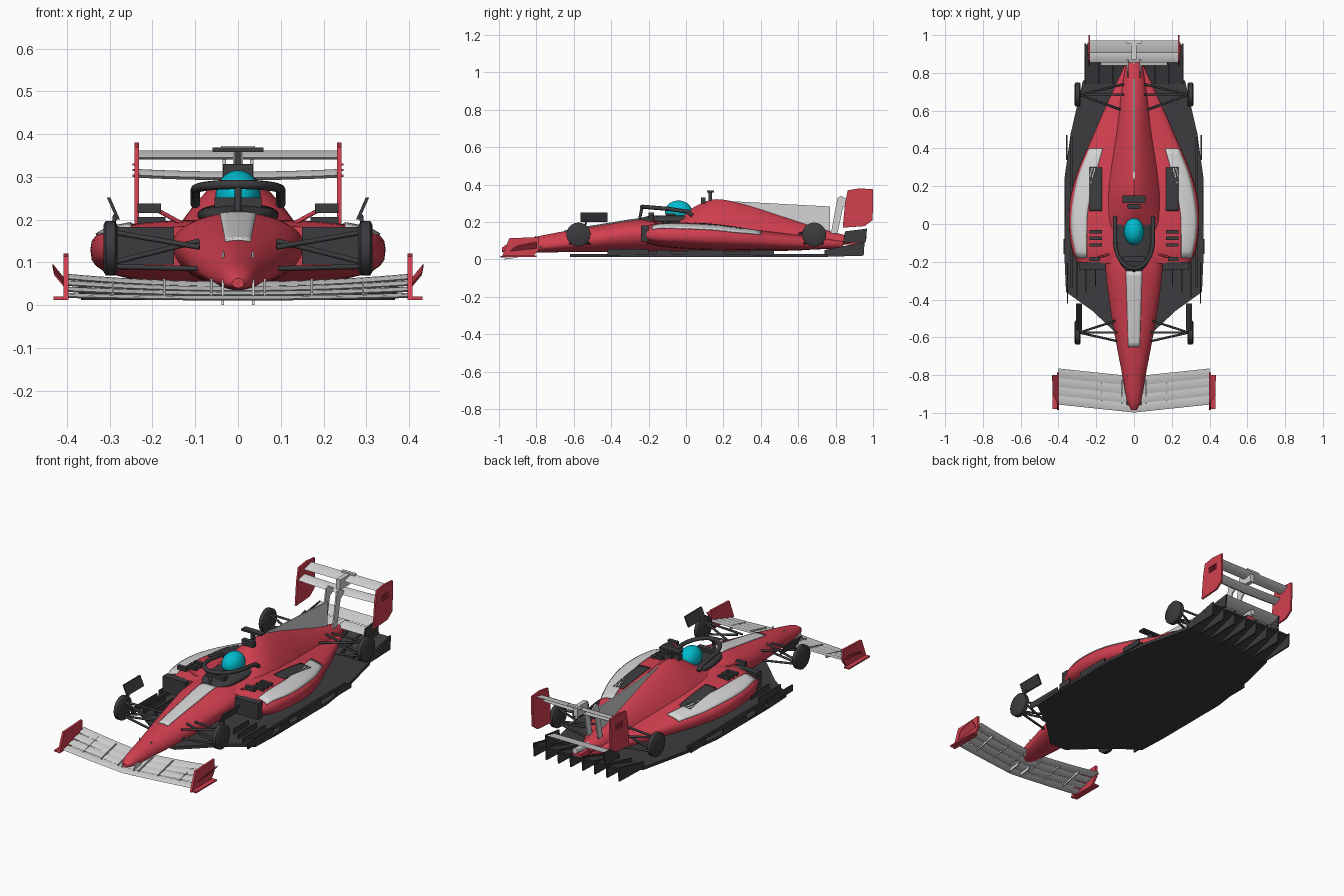
import bpy, bmesh, math
from mathutils import Vector

if "Cube" in bpy.data.objects:
    bpy.data.objects.remove(bpy.data.objects["Cube"])


def material(name, rgb):
    m = bpy.data.materials.new(name)
    m.use_nodes = True
    m.diffuse_color = (*rgb, 1)
    m.node_tree.nodes["Principled BSDF"].inputs["Base Color"].default_value = (*rgb, 1)
    return m


RED = material("red paint", (0.65, 0.05, 0.08))
WHITE = material("pale grey paint", (0.66, 0.66, 0.66))
DARK = material("charcoal", (0.045, 0.045, 0.05))
CYAN = material("cyan helmet", (0.0, 0.5, 0.62))


def make(name, verts, faces, mat, side=1):
    me = bpy.data.meshes.new(name)
    me.from_pydata([(v[0] * side, v[1], v[2]) for v in verts], [], faces)
    bm = bmesh.new()
    bm.from_mesh(me)
    bmesh.ops.recalc_face_normals(bm, faces=bm.faces)
    bm.to_mesh(me)
    bm.free()
    me.shade_smooth()
    me.set_sharp_from_angle(angle=math.radians(35))
    me.materials.append(mat)
    ob = bpy.data.objects.new(name, me)
    bpy.context.collection.objects.link(ob)
    return ob


def pair(builder, name, *args):
    for side, word in ((1, "left"), (-1, "right")):
        builder(f"{word}_{name}", *args, side)


def loft(name, rings, mat, side=1):
    n = len(rings[0])
    faces = [(i * n + k, i * n + (k + 1) % n, (i + 1) * n + (k + 1) % n, (i + 1) * n + k)
             for i in range(len(rings) - 1) for k in range(n)]
    faces += [tuple(range(n)), tuple(range((len(rings) - 1) * n, len(rings) * n))]
    return make(name, [p for r in rings for p in r], faces, mat, side)


def prism(name, pts, offset, mat, side=1):
    return loft(name, [pts, [Vector(p) + Vector(offset) for p in pts]], mat, side)


def box(name, lo, hi, mat, side=1):
    (a, b, c), (d, e, f) = lo, hi
    return prism(name, [(a, b, c), (d, b, c), (d, e, c), (a, e, c)], (0, 0, f - c), mat, side)


def yz_plate(name, x, pts, thick, mat, side=1):
    return prism(name, [(x, y, z) for y, z in pts], (thick, 0, 0), mat, side)


def tube(name, pts, r, mat, side=1):
    cu = bpy.data.curves.new(name, "CURVE")
    cu.dimensions = "3D"
    cu.bevel_depth = r
    cu.bevel_resolution = 2
    cu.use_fill_caps = True
    sp = cu.splines.new("POLY")
    sp.points.add(len(pts) - 1)
    for p, q in zip(sp.points, pts):
        p.co = (q[0] * side, q[1], q[2], 1)
    cu.materials.append(mat)
    bpy.context.collection.objects.link(bpy.data.objects.new(name, cu))


# Smooth interpolation through stations keyed by y
def sample(st, y):
    i = max(k for k in range(len(st) - 1) if st[k][0] <= y or k == 0)
    a, b = st[i], st[i + 1]
    pre, nxt = st[max(i - 1, 0)], st[min(i + 2, len(st) - 1)]
    h = b[0] - a[0]
    t = (y - a[0]) / h
    out = []
    for c in range(1, len(a)):
        m0 = (b[c] - pre[c]) / (b[0] - pre[0]) * h
        m1 = (nxt[c] - a[c]) / (nxt[0] - a[0]) * h
        d = b[c] - a[c]
        out.append(a[c] + m0 * t + (3 * d - 2 * m0 - m1) * t**2 + (m0 + m1 - 2 * d) * t**3)
    return out


def section(y, w, zb, zm, zt, p, n=40):
    pts = []
    for k in range(n):
        c, s = math.cos(k * math.tau / n), math.sin(k * math.tau / n)
        e = 2 / p
        z = (zt - zm if s > 0 else zm - zb) * math.copysign(abs(s)**e, s)
        pts.append((w * math.copysign(abs(c)**e, c), y, zm + z))
    return pts


def station_body(name, st, mat, count=50):
    y0, y1 = st[0][0], st[-1][0]
    ys = [y0 + (y1 - y0) * i / count for i in range(count + 1)]
    return loft(name, [section(y, *sample(st, y)) for y in ys], mat)


# Thin painted panel that follows the top of a lofted body
def panel(name, st, edges, mat, side=1, rows=16, cols=6):
    verts = []
    for i in range(rows + 1):
        y = edges[0][0] + (edges[-1][0] - edges[0][0]) * i / rows
        a, b = sample(edges, y)
        w, zb, zm, zt, p = sample(st, y)
        for j in range(cols + 1):
            x = a + (b - a) * j / cols
            f = max(0, 1 - min(1, abs(x) / w)**p)**(1 / p)
            verts.append((x, y, zm + (zt - zm) * f + 0.002))
    c = cols + 1
    faces = [(i * c + j, i * c + j + 1, (i + 1) * c + j + 1, (i + 1) * c + j)
             for i in range(rows) for j in range(cols)]
    ob = make(name, verts, faces, mat, side)
    mod = ob.modifiers.new("thickness", "SOLIDIFY")
    mod.thickness, mod.offset = 0.006, 0


# Hull with nose and engine cover: y, half width, bottom, middle, top, roundness
hull = [(-.985, .014, .04, .05, .062, 2), (-.95, .034, .035, .055, .085, 2),
        (-.8, .062, .036, .065, .122, 2), (-.6, .1, .04, .09, .16, 2),
        (-.42, .13, .04, .12, .19, 2), (-.25, .15, .04, .14, .215, 2),
        (-.06, .16, .04, .14, .22, 1.8), (.07, .16, .04, .14, .295, 1.4),
        (.16, .155, .04, .14, .322, 1.3), (.3, .135, .04, .13, .298, 1.3),
        (.5, .1, .045, .11, .235, 1.4), (.7, .07, .055, .1, .17, 1.7), (.88, .035, .085, .1, .122, 2)]
station_body("hull", hull, RED, 70)
panel("nose_stripe", hull, [(-.65, -.03, .03), (-.25, -.043, .043)], WHITE)

# Side pods with painted panels and vents
pods = [(-.21, .295, .085, .13, .185, 3), (-.14, .328, .068, .13, .198, 3),
        (0, .345, .055, .13, .198, 3), (.15, .335, .05, .12, .188, 3),
        (.3, .29, .05, .11, .17, 3), (.45, .225, .05, .1, .15, 3),
        (.6, .16, .05, .09, .132, 3), (.84, .05, .06, .08, .1, 3)]
station_body("side_pods", pods, RED)
pair(panel, "pod_panel", pods, [(-.18, .25, .302), (-.05, .25, .329), (.08, .243, .328),
                               (.25, .205, .295), (.4, .165, .236)], WHITE)
pair(panel, "pod_vent", pods, [(.07, .17, .235), (.3, .17, .235)], DARK)
for i in range(3):
    y = -.12 + i * .035
    pair(box, f"pod_louver_{i + 1}", (.17, y, .19), (.235, y + .018, .206), DARK)
pair(box, "pod_inlet", (.15, -.24, .095), (.29, -.2, .182), DARK)

# Shark fin on the engine cover
yz_plate("shark_fin", -.004, [(.12, .318), (.77, .283), (.77, .13), (.3, .25)], .008, WHITE)

# Flat floor, edge fences and diffuser
edge = [(.05, -.62), (.22, -.46), (.36, -.36), (.367, -.2), (.367, .25), (.335, .48), (.27, .76)]
outline = edge + [(-x, y) for x, y in reversed(edge)]
prism("floor", [(x, y, .012) for x, y in outline], (0, 0, .016), DARK)
yz = [(.74, .014), (.95, .08), (.95, .09), (.74, .03)]
yz_plate("diffuser_roof", -.262, yz, .524, DARK)
for i in range(8):
    yz_plate(f"diffuser_fin_{i + 1}", -.262 + i * .0737,
             [(.74, .014), (.95, .02), (.955, .095), (.74, .05)], .008, DARK)
for i in range(4):
    x = .2 + i * .05
    pair(box, f"floor_fence_{i + 1}", (x, -.36 + .03 * (3 - i) - .06, .02), (x + .006, -.2, .055), DARK)
for i, (y0, y1, x) in enumerate(((-.16, -.08, .365), (.0, .2, .36), (.34, .47, .352))):
    pair(box, f"floor_edge_wing_{i + 1}", (x, y0, .02), (x + .008, y1, .05), DARK)
pair(box, "floor_side_skirt", (.325, -.34, .02), (.335, .46, .045), DARK)

# Cockpit rim, halo, windscreen and helmet
rim = [(-.25, .04, .19, .21, .218, 2.5), (-.2, .078, .19, .21, .232, 2.5),
       (-.08, .095, .19, .21, .236, 2.5), (.05, .085, .19, .21, .238, 2.5)]
station_body("cockpit_rim", rim, DARK, 16)
box("dashboard", (-.055, -.2, .21), (.055, -.17, .252), DARK)
arc = [(.1 * math.cos(a), -.09 - .145 * math.sin(a), .27 + .012 * math.sin(a))
       for a in (math.pi * k / 20 for k in range(21))]
tube("halo", [(.1, .035, .235), (.1, .01, .255)] + arc + [(-.1, .01, .255), (-.1, .035, .235)], .011, DARK)
tube("halo_pillar", [(0, -.235, .28), (0, -.25, .205)], .008, DARK)
bpy.ops.mesh.primitive_uv_sphere_add(segments=28, ring_count=18, location=(0, -.04, .255))
helmet = bpy.context.object
helmet.name = "helmet"
helmet.scale = (.053, .072, .06)
bpy.ops.object.shade_smooth()
helmet.data.materials.append(CYAN)
helmet.data.materials.append(DARK)
for f in helmet.data.polygons:
    f.material_index = int(f.center.z < -.1 and f.center.y < -.3)

# Camera on the air box and mirrors
box("camera_post", (-.008, .12, .31), (.008, .14, .36), DARK)
box("camera_bar", (-.06, .112, .358), (.06, .15, .368), DARK)
box("air_box_vent", (-.035, .08, .3), (.035, .105, .33), DARK)
pair(tube, "mirror_stalk", [(.13, -.16, .19), (.2, -.18, .228)], .005, RED)
pair(box, "mirror", (.18, -.195, .215), (.235, -.175, .237), DARK)

# Wheel hubs, suspension and front wheel winglets
for name, y, inner, ys in (("front", -.575, .09, (-.62, -.51)), ("rear", .685, .055, (.6, .74))):
    rings = [[(x, y + r * math.cos(k * math.tau / 32), .133 + r * math.sin(k * math.tau / 32))
              for k in range(32)] for x, r in ((.282, .054), (.288, .064), (.309, .064), (.315, .054))]
    pair(loft, f"{name}_wheel", rings, DARK)
    for j, yi in enumerate(ys):
        pair(tube, f"{name}_upper_arm_{j + 1}", [(inner, yi, .135), (.29, y, .17)], .006, DARK)
        pair(tube, f"{name}_lower_arm_{j + 1}", [(inner, yi, .085), (.29, y, .09)], .006, DARK)
    pair(tube, f"{name}_push_rod", [(inner, y, .15), (.29, y, .1)], .006, DARK)
pair(prism, "wheel_winglet", [(.284, -.565, .2), (.284, -.42, .2), (.307, -.42, .252), (.307, -.565, .252)],
     (-.008, 0, 0), DARK)
pair(tube, "winglet_post", [(.295, -.55, .15), (.288, -.53, .21)], .005, DARK)


# Wings made from thin swept blades
def blade(name, half, y0, y1, z0, z1, sweep=0, rise=0, thick=.008):
    rings = []
    for k in range(-8, 9):
        t = abs(k) / 8
        y, z = sweep * t, rise * t * t
        c = y1 - y0
        rings.append([(half * k / 8, y + y0 + c * f, z + z0 + (z1 - z0) * f * f + d * thick)
                      for f, d in ((0, 0), (.25, .5), (.7, .5), (1, 0), (.7, -.3), (.25, -.5))])
    loft(name, rings, WHITE)


for i in range(4):
    y = -.998 + i * .047
    blade(f"front_wing_blade_{i + 1}", .4, y, y + .05, .014 + i * .01, .022 + i * .011, .042, .006 + i * .004)
for x in (.06, .17, .29):
    s = .042 * x / .4
    pair(yz_plate, f"front_wing_bracket_{int(x * 100)}", x,
         [(-.96 + s, .014), (-.83 + s, .04), (-.83 + s, .062), (-.96 + s, .03)], .005, WHITE)
pair(yz_plate, "nose_pylon", .033, [(-.97, 0), (-.9, .01), (-.88, .06), (-.94, .06)], .006, WHITE)
pair(tube, "nose_sensor", [(.035, -.8, .1), (.035, -.805, .125)], .003, WHITE)
pair(yz_plate, "front_endplate", .396, [(-.985, .012), (-.82, .012), (-.785, .055), (-.785, .12), (-.945, .113)],
     .012, RED)
pair(box, "front_endplate_foot", (.4, -.98, .012), (.432, -.8, .02), RED)
pair(prism, "front_dive_plane", [(.405, -.95, .04), (.405, -.8, .055), (.434, -.8, .09), (.43, -.9, .07)],
     (0, 0, .007), RED)

# Rear wing, beam wing, mounts and exhaust
blade("rear_wing_main", .235, .855, .915, .298, .312, 0, .006, .014)
blade("rear_wing_flap", .235, .905, .972, .345, .362, 0, 0, .012)
pair(yz_plate, "rear_endplate", .232,
     [(.838, .17), (.955, .178), (.998, .21), (1.0, .375), (.93, .38), (.865, .37), (.85, .3)], .01, RED)
for i in range(3):
    pair(box, f"endplate_slat_{i + 1}", (.238, .9, .3 + i * .013), (.247, .96, .305 + i * .013), RED)
pair(yz_plate, "rear_wing_mount", .028,
     [(.775, .14), (.81, .14), (.84, .28), (.87, .3), (.87, .315), (.83, .34), (.81, .33)], .008, WHITE)
box("flap_actuator", (-.012, .87, .31), (.012, .96, .366), WHITE)
box("actuator_cap", (-.04, .955, .362), (.04, .972, .372), WHITE)
blade("beam_wing_lower", .18, .84, .91, .118, .13)
blade("beam_wing_upper", .18, .89, .968, .145, .163)
pair(yz_plate, "beam_wing_end", .175, [(.84, .09), (.96, .09), (.968, .165), (.85, .15)], .006, DARK)
tube("exhaust", [(0, .85, .115), (0, .965, .125)], .016, WHITE)
box("rear_crash_structure", (-.025, .85, .08), (.025, .95, .105), RED)
